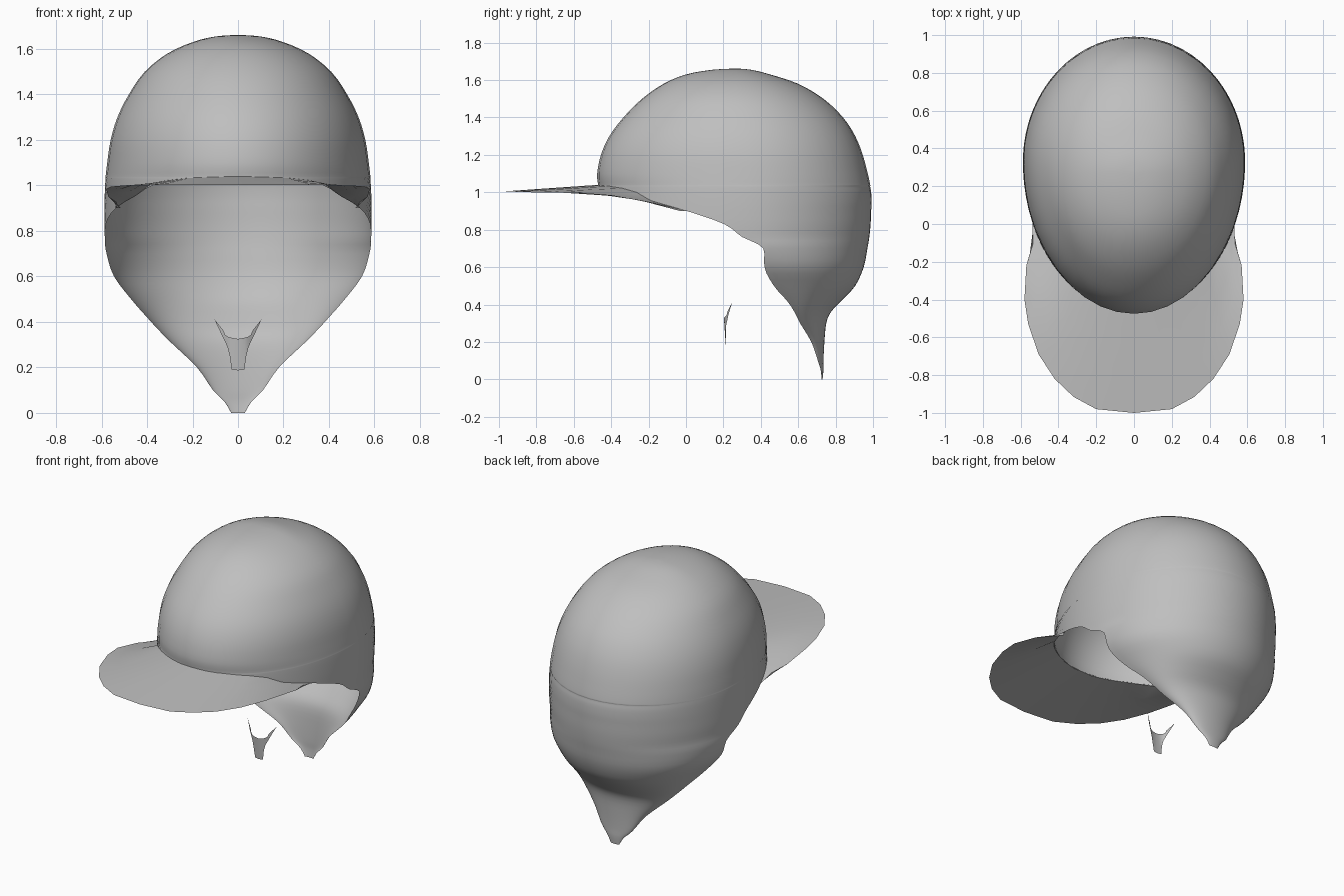
import bpy, bmesh
from math import sin, cos, radians

cube = bpy.data.objects.get("Cube")
if cube:
    bpy.data.objects.remove(cube, do_unlink=True)

grey = bpy.data.materials.new("plain grey")
grey.use_nodes = True
grey.diffuse_color = (0.52, 0.52, 0.52, 1)
grey.node_tree.nodes["Principled BSDF"].inputs["Base Color"].default_value = grey.diffuse_color


def sheet(name, rows):
    """Skin a list of equal-length point rows into one smooth open surface."""
    bm = bmesh.new()
    grid = [[bm.verts.new(p) for p in row] for row in rows]
    for a, b in zip(grid, grid[1:]):
        for i in range(len(a) - 1):
            bm.faces.new((a[i], a[i + 1], b[i + 1], b[i]))
    bmesh.ops.remove_doubles(bm, verts=bm.verts, dist=0.0005)
    mesh = bpy.data.meshes.new(name)
    bm.to_mesh(mesh)
    bm.free()
    mesh.materials.append(grey)
    obj = bpy.data.objects.new(name, mesh)
    bpy.context.collection.objects.link(obj)
    bpy.ops.object.select_all(action="DESELECT")
    obj.select_set(True)
    bpy.context.view_layer.objects.active = obj
    bpy.ops.object.shade_smooth_by_angle(angle=radians(60))
    return obj


def mirrored(half):
    """Extend a row that starts on the centre line to both sides."""
    return [(-x, y, z) for x, y, z in reversed(half[1:])] + half


def ring_point(w, mid, front, back, t):
    c = cos(t)
    return w * sin(t), mid + c * ((back - mid) if c > 0 else (mid - front))


def smooth(p0, p1, p2, p3, t):
    return [b + 0.5 * t * (c - a + t * (2*a - 5*b + 4*c - d + t * (3*(b - c) + d - a)))
            for a, b, c, d in zip(p0, p1, p2, p3)]


# Crown and neck flap: height, half width, middle y, back y, sweep from the back
lower = [
    (0.00, 0.03, 0.725, 0.73, 90), (0.05, 0.06, 0.72, 0.735, 90),
    (0.10, 0.11, 0.705, 0.735, 90), (0.20, 0.18, 0.67, 0.74, 90),
    (0.30, 0.285, 0.61, 0.75, 90), (0.36, 0.345, 0.58, 0.775, 90),
    (0.42, 0.40, 0.54, 0.83, 90), (0.50, 0.47, 0.47, 0.905, 90),
    (0.60, 0.545, 0.42, 0.95, 90), (0.70, 0.58, 0.36, 0.97, 85),
    (0.76, 0.585, 0.33, 0.98, 92), (0.83, 0.588, 0.33, 0.987, 99),
    (0.90, 0.588, 0.33, 0.99, 114), (0.95, 0.587, 0.33, 0.992, 129),
    (1.00, 0.585, 0.33, 0.99, 140), (1.03, 0.583, 0.33, 0.985, 156),
]
# Height, half width, middle y, back y, front y of the closed rings
upper = [
    (1.04, 0.582, 0.33, 0.985, -0.47), (1.10, 0.575, 0.33, 0.972, -0.475),
    (1.20, 0.56, 0.32, 0.945, -0.455), (1.30, 0.53, 0.31, 0.905, -0.41),
    (1.40, 0.48, 0.30, 0.84, -0.335), (1.50, 0.41, 0.28, 0.735, -0.235),
    (1.58, 0.31, 0.27, 0.60, -0.12), (1.63, 0.20, 0.27, 0.45, 0.0),
    (1.655, 0.10, 0.27, 0.35, 0.14), (1.662, 0.0, 0.27, 0.27, 0.27),
]
keys = [(z, w, m, b, -0.47, a) for z, w, m, b, a in lower]
keys += [(z, w, m, b, f, 180) for z, w, m, b, f in upper]
keys = [keys[0]] + keys + [keys[-1]]
STEPS, COLS = 3, 20
levels = [smooth(*keys[i:i + 4], s / STEPS)
          for i in range(len(keys) - 3) for s in range(STEPS)] + [list(keys[-1])]
rows = []
for z, w, mid, back, front, sweep in levels:
    sweep = radians(180 if z >= 1.0399 else min(sweep, 180))
    rows.append([(*ring_point(w, mid, front, back, sweep * i / COLS), z)
                 for i in range(-COLS, COLS + 1)])
# Wind the rows so that the outside faces out
sheet("cap_crown", [[(-x, y, z) for x, y, z in row] for row in reversed(rows)])

# Brim: outer rim and the seam along the crown, centre to side
rim = [(0, -1, 1.003), (0.2, -0.98, 1.003), (0.32, -0.915, 1.003), (0.42, -0.82, 1.0),
       (0.505, -0.69, 1.0), (0.56, -0.53, 0.995), (0.58, -0.4, 0.985),
       (0.57, -0.22, 0.95), (0.515, -0.03, 0.9)]
seam_angles = (180, 169, 158, 147, 138, 130, 124, 118, 113)
seam_heights = (1.04, 1.037, 1.033, 1.022, 1.0, 0.955, 0.935, 0.915, 0.9)
seam = [(*ring_point(0.585, 0.33, -0.47, 0.99, radians(a)), z)
        for a, z in zip(seam_angles, seam_heights)]
brim_rows = []
for k in range(4):
    f = k / 3
    brim_rows.append(mirrored([tuple(a + (b - a) * f for a, b in zip(p, q))
                               for p, q in zip(rim, seam)]))
sheet("cap_brim", brim_rows)

# Small forked chin piece, tips swept back
chin_low = [(0, 0.212, 0.187), (0.028, 0.215, 0.19), (0.036, 0.212, 0.25),
            (0.046, 0.215, 0.29), (0.075, 0.228, 0.35), (0.104, 0.247, 0.412)]
chin_top = [(0, 0.203, 0.325), (0.028, 0.203, 0.33), (0.045, 0.21, 0.335),
            (0.057, 0.217, 0.343), (0.064, 0.222, 0.362), (0.104, 0.247, 0.412)]
sheet("chin_piece", [mirrored(chin_low), mirrored(chin_top)])
